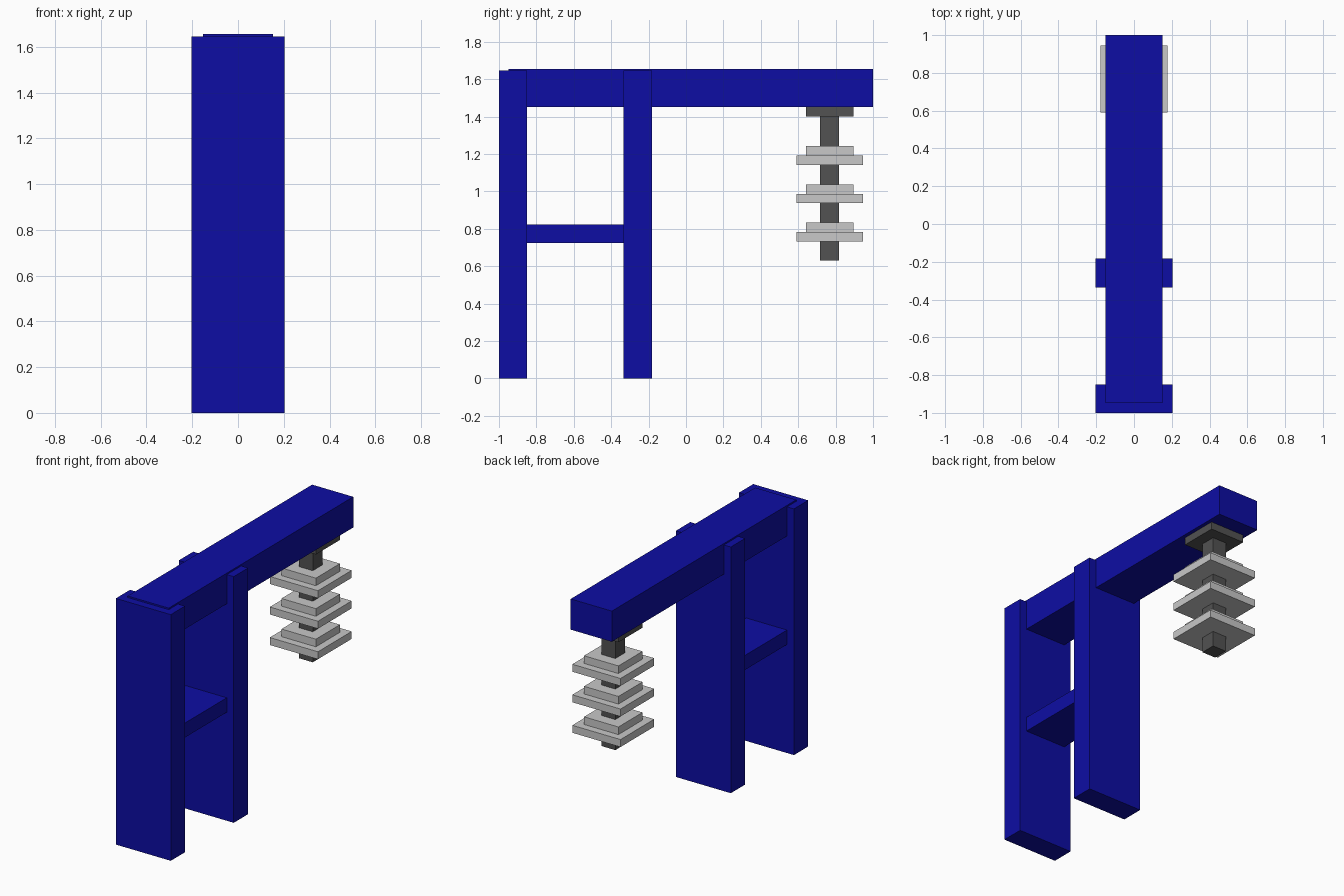
import bpy

default = bpy.data.objects.get("Cube")
if default:
    bpy.data.objects.remove(default, do_unlink=True)


def material(name, rgb):
    mat = bpy.data.materials.new(name)
    mat.use_nodes = True
    color = (*rgb, 1)
    mat.diffuse_color = color
    mat.node_tree.nodes["Principled BSDF"].inputs["Base Color"].default_value = color
    return mat


blue = material("deep blue", (0.004, 0.004, 0.37))
dark = material("dark grey", (0.085, 0.085, 0.085))
light = material("light grey", (0.58, 0.58, 0.58))


def box(name, half_x, y, z, mat):
    """Box centred on x = 0, spanning the given y and z ranges."""
    bpy.ops.mesh.primitive_cube_add(size=1, location=(0, sum(y) / 2, sum(z) / 2))
    obj = bpy.context.object
    obj.name = name
    obj.scale = (2 * half_x, y[1] - y[0], z[1] - z[0])
    bpy.ops.object.transform_apply(location=False, rotation=False, scale=True)
    obj.data.materials.append(mat)
    return obj


# Supporting frame
box("front_leg", 0.203, (-1, -0.85), (0, 1.645), blue)
box("rear_leg", 0.203, (-0.335, -0.183), (0, 1.645), blue)
box("cross_brace", 0.152, (-0.85, -0.335), (0.725, 0.822), blue)
box("top_beam", 0.152, (-0.948, 1), (1.45, 1.655), blue)

# Hanging post under the beam's free end
post_y = 0.768


def hanging(name, half, z, mat):
    box(name, half, (post_y - half, post_y + half), z, mat)


hanging("mount_plate", 0.127, (1.4, 1.45), dark)
hanging("post", 0.051, (0.63, 1.4), dark)

# Stepped insulator plates
for i in range(3):
    base = 0.733 + 0.204 * i
    hanging(f"wide_plate_{i + 1}", 0.178, (base, base + 0.05), light)
    hanging(f"narrow_plate_{i + 1}", 0.127, (base + 0.05, base + 0.101), light)
